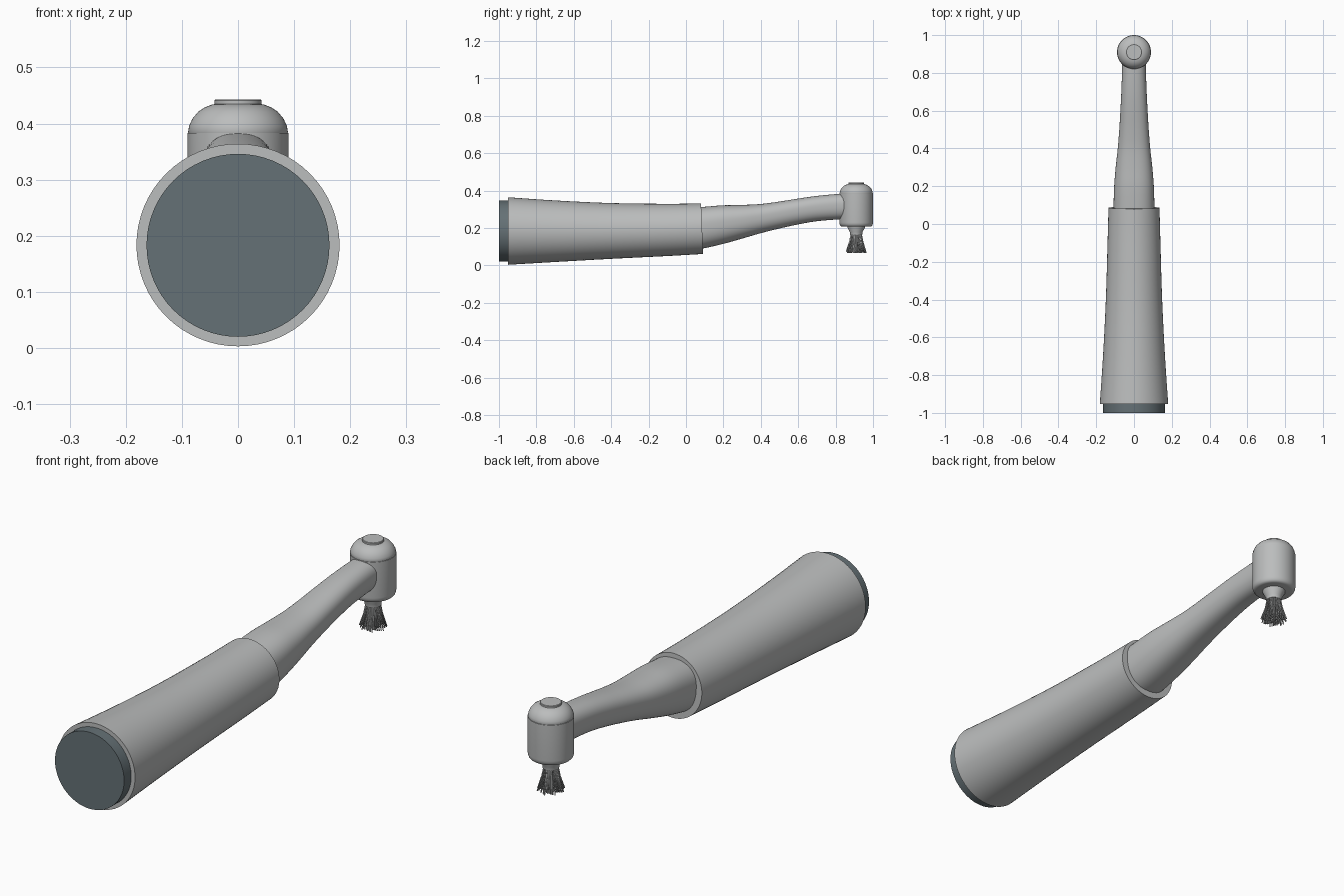
import bpy, bmesh, math
from mathutils import Vector

if "Cube" in bpy.data.objects:
    bpy.data.objects.remove(bpy.data.objects["Cube"])


def material(name, rgb):
    m = bpy.data.materials.new(name)
    m.diffuse_color = (*rgb, 1)
    m.use_nodes = True
    m.node_tree.nodes["Principled BSDF"].inputs["Base Color"].default_value = m.diffuse_color
    return m


GREY = material("satin_grey", (0.50, 0.51, 0.51))
SLATE = material("slate_grey", (0.13, 0.165, 0.18))
HEAD_Y = 0.91


def finish(name, bm, mat, angle=35):
    bmesh.ops.recalc_face_normals(bm, faces=bm.faces)
    me = bpy.data.meshes.new(name)
    bm.to_mesh(me)
    bm.free()
    ob = bpy.data.objects.new(name, me)
    bpy.context.collection.objects.link(ob)
    me.materials.append(mat)
    bpy.ops.object.select_all(action='DESELECT')
    ob.select_set(True)
    bpy.context.view_layer.objects.active = ob
    bpy.ops.object.shade_smooth_by_angle(angle=math.radians(angle))
    return ob


def skin(bm, rings):
    """Bridge equal-length rings of points and close both ends."""
    loops = [[bm.verts.new(p) for p in ring] for ring in rings]
    n = len(loops[0])
    for a, b in zip(loops, loops[1:]):
        for i in range(n):
            j = (i + 1) % n
            bm.faces.new((a[i], a[j], b[j], b[i]))
    bm.faces.new(loops[0])
    bm.faces.new(loops[-1])


def section(y, bottom, top, half_width, widest=0.5, power=2.0, lean=0.0, n=64):
    """Upright cross-section, widest at a given fraction of its height."""
    zw = bottom + (top - bottom) * widest
    pts = []
    for i in range(n):
        a = 2 * math.pi * i / n
        c, s = math.cos(a), math.sin(a)
        x = half_width * math.copysign(abs(c) ** (2 / power), c)
        h = (top - zw) if s > 0 else (zw - bottom)
        dz = h * math.copysign(abs(s) ** (2 / power), s)
        pts.append(Vector((x, y - lean * dz, zw + dz)))
    return pts


def lathe_z(name, profile, mat, n=64):
    """Turned part on the vertical axis of the head."""
    bm = bmesh.new()
    skin(bm, [[Vector((r * math.cos(2 * math.pi * i / n),
                       HEAD_Y + r * math.sin(2 * math.pi * i / n), z))
               for i in range(n)] for r, z in profile])
    return finish(name, bm, mat)


def curve_sections(rows, steps=4):
    """Smooth in-between stations along the length."""
    out = []
    for i in range(len(rows) - 1):
        p = [rows[max(0, min(len(rows) - 1, k))] for k in (i - 1, i, i + 1, i + 2)]
        for s in range(steps):
            t = s / steps
            out.append([b + 0.5 * t * (c - a + t * (2 * a - 5 * b + 4 * c - d
                        + t * (3 * (b - c) + d - a))) for a, b, c, d in zip(*p)])
    return out + [list(rows[-1])]


# End cap
bm = bmesh.new()
skin(bm, [section(y, 0.183 - r, 0.183 + r, r)
          for y, r in ((-1.0, 0.163), (-0.94, 0.163))])
finish("end_cap", bm, SLATE)

# Flared grip: y, bottom, top, half width
grip = [(-0.952, 0.003, 0.364, 0.181), (-0.70, 0.018, 0.347, 0.164),
        (-0.40, 0.035, 0.333, 0.149), (-0.10, 0.050, 0.329, 0.140),
        (0.086, 0.061, 0.331, 0.135)]
bm = bmesh.new()
skin(bm, [section(*r, lean=0.04 * (r[0] + 0.952)) for r in curve_sections(grip)])
finish("grip", bm, GREY)

# Curved neck rising to the head
neck = [(0.06, 0.088, 0.309, 0.108), (0.10, 0.092, 0.313, 0.108),
        (0.20, 0.115, 0.321, 0.105), (0.30, 0.143, 0.323, 0.097),
        (0.40, 0.172, 0.328, 0.086), (0.50, 0.197, 0.341, 0.078),
        (0.60, 0.219, 0.357, 0.072), (0.70, 0.236, 0.371, 0.067),
        (0.82, 0.246, 0.382, 0.063), (0.90, 0.249, 0.384, 0.062)]
bm = bmesh.new()
skin(bm, [section(*r, widest=0.56, power=2.35) for r in curve_sections(neck)])
finish("neck", bm, GREY)

# Head body, domed lid and push button
lathe_z("head_body", [(0.074, 0.207), (0.081, 0.209), (0.086, 0.214),
                      (0.089, 0.222), (0.090, 0.230), (0.090, 0.383),
                      (0.087, 0.384)], GREY)
lathe_z("head_lid", [(0.087, 0.380), (0.089, 0.385), (0.087, 0.396),
                     (0.081, 0.409), (0.071, 0.421), (0.059, 0.429),
                     (0.046, 0.434), (0.030, 0.436)], GREY)
lathe_z("push_button", [(0.042, 0.430), (0.042, 0.441), (0.040, 0.443)], GREY)

# Tapered collar holding the brush
lathe_z("brush_collar", [(0.048, 0.212), (0.047, 0.203), (0.034, 0.178),
                         (0.032, 0.162)], GREY, 40)

# Splayed bristles arranged in a spiral
bm = bmesh.new()
COUNT = 130
for k in range(COUNT):
    f = math.sqrt((k + 0.5) / COUNT)
    a = k * 2.39996
    d = Vector((math.cos(a), math.sin(a), 0))
    rings = []
    for r, z in ((0.028, 0.170), (0.037, 0.125), (0.055, 0.066 + 0.004 * (k % 3))):
        c = Vector((0, HEAD_Y, z)) + d * r * f
        rings.append([c + Vector((math.cos(t), math.sin(t), 0)) * 0.0022
                      for t in (math.pi * 2 * i / 5 for i in range(5))])
    skin(bm, rings)
finish("brush_bristles", bm, GREY, 80)
